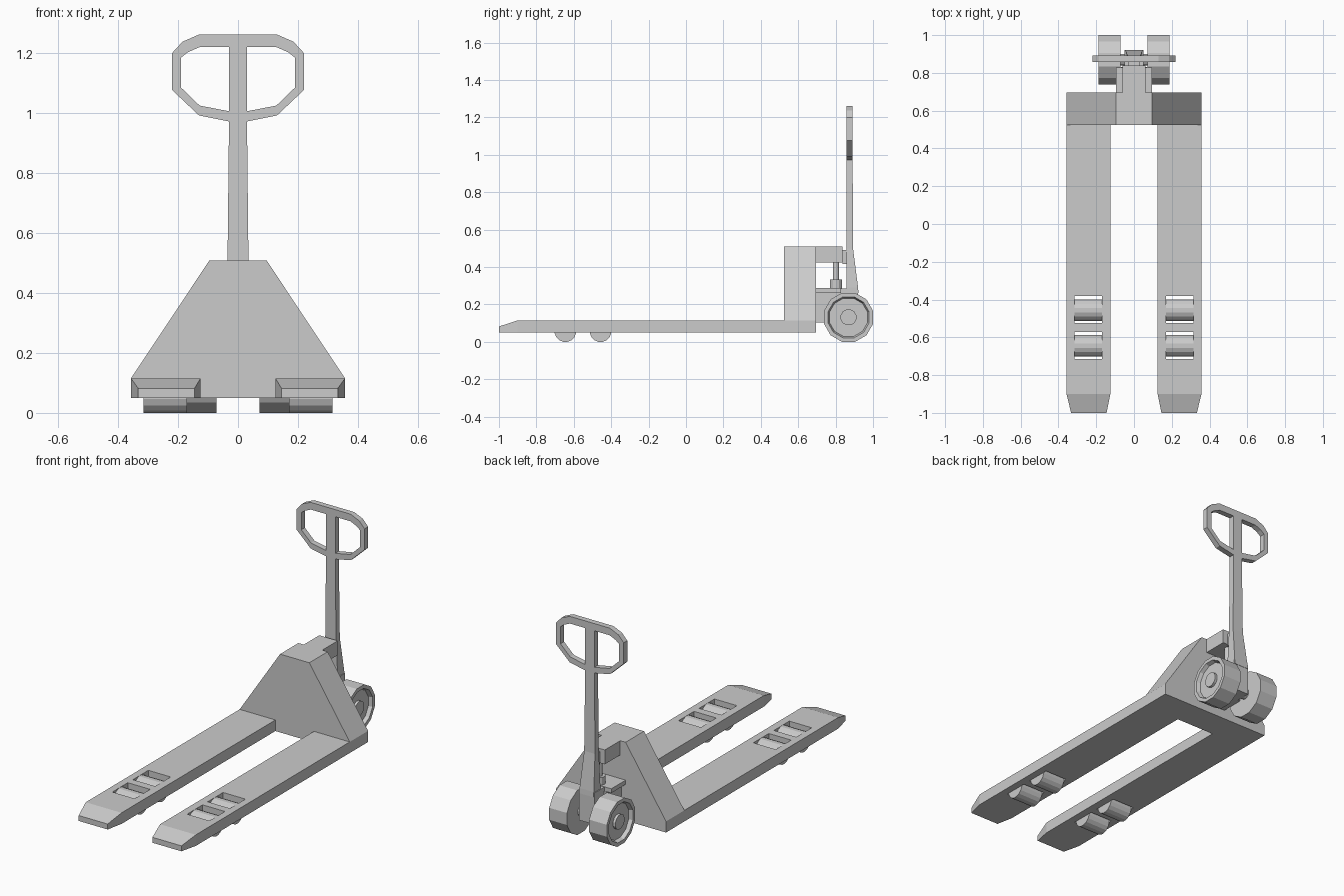
import bpy, bmesh, math

if "Cube" in bpy.data.objects:
    bpy.data.objects.remove(bpy.data.objects["Cube"])


def make(name, bm):
    bmesh.ops.remove_doubles(bm, verts=bm.verts, dist=1e-5)
    bmesh.ops.recalc_face_normals(bm, faces=bm.faces)
    me = bpy.data.meshes.new(name)
    bm.to_mesh(me)
    bm.free()
    ob = bpy.data.objects.new(name, me)
    bpy.context.collection.objects.link(ob)
    return ob


def loft(name, rings):
    """Skin a list of equal-sized point rings and cap both ends."""
    bm = bmesh.new()
    rows = [[bm.verts.new(p) for p in ring] for ring in rings]
    n = len(rows[0])
    for a, b in zip(rows, rows[1:]):
        for i in range(n):
            j = (i + 1) % n
            bm.faces.new((a[i], a[j], b[j], b[i]))
    bm.faces.new(rows[0])
    bm.faces.new(rows[-1])
    return make(name, bm)


def box(name, x0, x1, y0, y1, z0, z1):
    return loft(name, [[(x0, y0, z), (x1, y0, z), (x1, y1, z), (x0, y1, z)] for z in (z0, z1)])


def lathe_x(name, profile, y, z, sides):
    """Revolve (x, flat radius) points about an x-axis line, flats facing up and down."""
    k = 1 / math.cos(math.pi / sides)
    rings = []
    for x, r in profile:
        angs = [(i + 0.5) * 2 * math.pi / sides for i in range(sides)]
        rings.append([(x, y + r * k * math.cos(a), z + r * k * math.sin(a)) for a in angs])
    return loft(name, rings)


def post(name, y, r, z0, z1, sides=12):
    angs = [i * 2 * math.pi / sides for i in range(sides)]
    return loft(name, [[(r * math.cos(a), y + r * math.sin(a), z) for a in angs] for z in (z0, z1)])


ROLLERS = ((-0.457, -0.4525), (-0.645, -0.6425))   # roller centre, slot centre

for s, side in ((-1, "left"), (1, "right")):
    # Fork with tapered tip
    rings = []
    for y, x0, x1, top in ((-1, 0.145, 0.333, 0.082), (-0.9, 0.125, 0.357, 0.115), (0.525, 0.125, 0.357, 0.115)):
        rings.append([(s * x0, y, 0.05), (s * x1, y, 0.05), (s * x1, y, top), (s * x0, y, top)])
    fork = loft("fork_" + side, rings)

    # Roller slots cut through the fork, and the load rollers in them
    for i, (ry, hy) in enumerate(ROLLERS):
        cut = box("slot_cutter", *sorted((s * 0.17, s * 0.315)), hy - 0.0715, hy + 0.0715, 0, 0.2)
        cut.hide_render = True
        mod = fork.modifiers.new("slot", 'BOOLEAN')
        mod.operation = 'DIFFERENCE'
        mod.solver = 'EXACT'
        mod.object = cut
        bpy.context.view_layer.objects.active = fork
        bpy.ops.object.modifier_apply(modifier=mod.name)
        bpy.data.objects.remove(cut)
        lathe_x(f"load_roller_{side}_{i}", [(s * 0.1702, 0.057), (s * 0.3148, 0.057)], ry, 0.057, 16)

    # Steering wheel with recessed rim and raised hub
    wheel = [(0.072, 0.131), (0.187, 0.131), (0.187, 0.11), (0.165, 0.102),
             (0.165, 0.042), (0.18, 0.042)]
    lathe_x("steer_wheel_" + side, [(s * x, r) for x, r in wheel], 0.869, 0.131, 12)

    # Half of the handle loop: matching outer and inner outline points (x, z)
    outer = [(0.03, 1.262), (0.13, 1.262), (0.185, 1.238), (0.22, 1.2),
             (0.22, 1.077), (0.13, 0.992), (0.03, 0.972)]
    inner = [(0.03, 1.22), (0.128, 1.22), (0.167, 1.203), (0.19, 1.185),
             (0.19, 1.085), (0.128, 1.025), (0.03, 1.006)]
    loft("handle_grip_" + side, [
        [(s * a, 0.858, b), (s * a, 0.891, b), (s * c, 0.891, d), (s * c, 0.858, d)]
        for (a, b), (c, d) in zip(outer, inner)])

# Tapered body joining the forks
outline = [(-0.357, 0.05), (0.357, 0.05), (0.357, 0.115), (0.095, 0.509), (-0.095, 0.509), (-0.357, 0.115)]
loft("body", [[(x, y, z) for x, z in outline] for y in (0.525, 0.695)])

# Top bracket, pump rod and base block
box("top_bracket", -0.06, 0.06, 0.695, 0.838, 0.425, 0.509)
post("pump_cylinder", 0.802, 0.033, 0.285, 0.332)
post("pump_rod", 0.802, 0.016, 0.33, 0.426)
box("base_plate", -0.095, 0.095, 0.695, 0.828, 0.262, 0.287)
box("base_block", -0.068, 0.068, 0.695, 0.83, 0.103, 0.262)
box("handle_foot", -0.05, 0.05, 0.828, 0.92, 0.1, 0.285)
lathe_x("wheel_axle", [(-0.08, 0.03), (0.08, 0.03)], 0.869, 0.131, 12)

# Hinge lug between bracket and handle
box("hinge_lug", -0.028, 0.028, 0.836, 0.86, 0.415, 0.492)

# Handle stem, flared at the bottom
stem = [(0.26, 0.046, 0.922), (0.29, 0.046, 0.92), (0.5, 0.035, 0.893), (0.972, 0.03, 0.891), (1.262, 0.03, 0.891)]
loft("handle_stem", [[(-w, 0.858, z), (w, 0.858, z), (w, y, z), (-w, y, z)] for z, w, y in stem])
